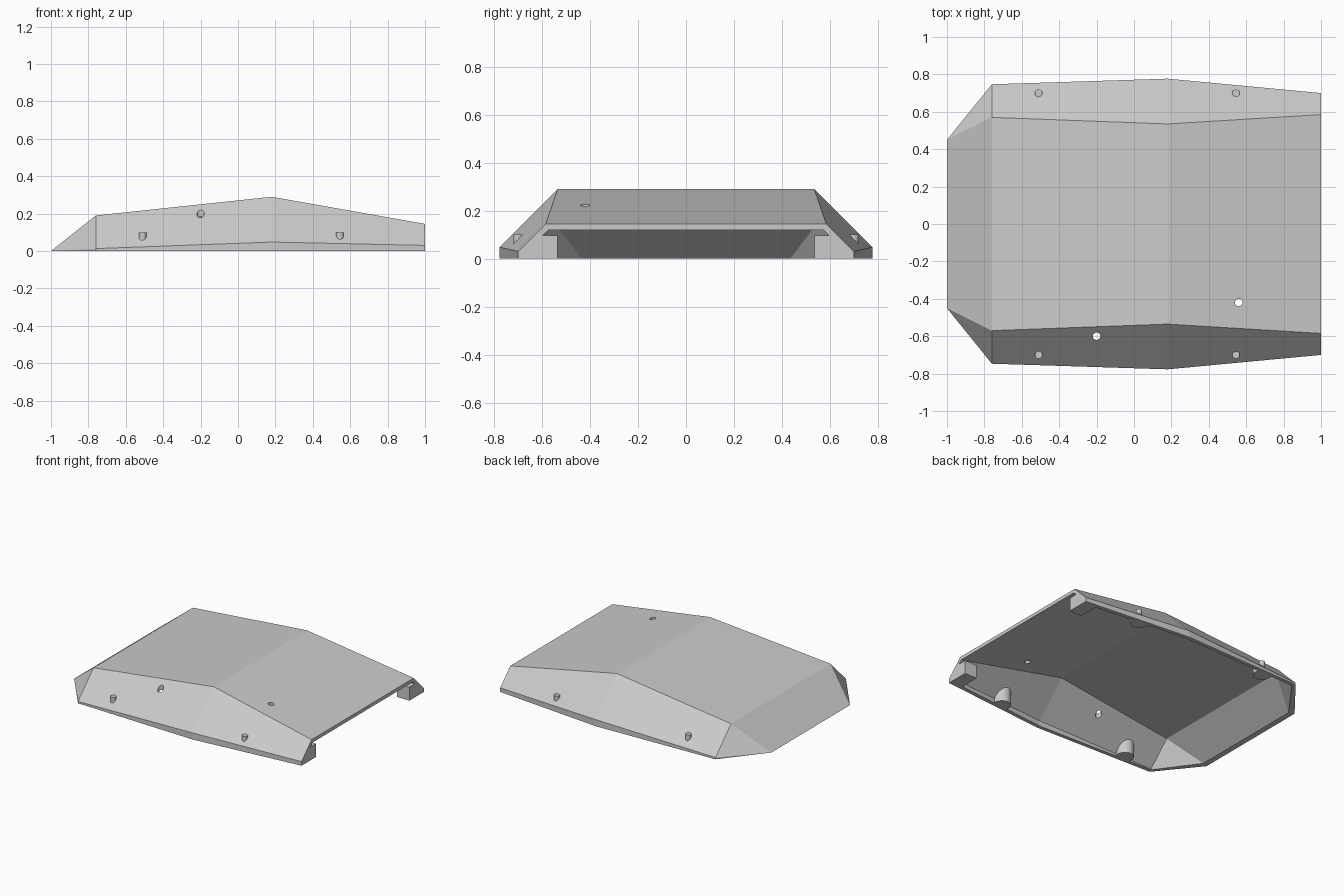
import bpy, bmesh, math
from mathutils import Matrix

cube = bpy.data.objects.get("Cube")
if cube:
    bpy.data.objects.remove(cube)

grey = bpy.data.materials.new("light_grey")
grey.use_nodes = True
COLOUR = (0.6, 0.6, 0.6, 1)
grey.diffuse_color = COLOUR
grey.node_tree.nodes["Principled BSDF"].inputs["Base Color"].default_value = COLOUR


def finish(name, bm):
    bmesh.ops.recalc_face_normals(bm, faces=bm.faces)
    mesh = bpy.data.meshes.new(name)
    bm.to_mesh(mesh)
    bm.free()
    mesh.materials.append(grey)
    ob = bpy.data.objects.new(name, mesh)
    bpy.context.collection.objects.link(ob)
    return ob


def hull(name, half_points):
    """Convex solid from points mirrored across the y = 0 plane."""
    bm = bmesh.new()
    for x, y, z in half_points:
        for s in (-1, 1):
            bm.verts.new((x, s * y, z))
    res = bmesh.ops.convex_hull(bm, input=bm.verts)
    extra = {v for v in res["geom_interior"] + res["geom_unused"]
             if isinstance(v, bmesh.types.BMVert)}
    bmesh.ops.delete(bm, geom=list(extra), context="VERTS")
    bmesh.ops.dissolve_limit(bm, angle_limit=math.radians(1),
                             verts=bm.verts, edges=bm.edges)
    return finish(name, bm)


def cylinder(name, x, y, z0, z1, r, along_x=False):
    bm = bmesh.new()
    bmesh.ops.create_cone(bm, cap_ends=True, segments=24, radius1=r, radius2=r, depth=z1 - z0)
    if along_x:
        bm.transform(Matrix.Rotation(math.pi / 2, 4, "Y"))
    bm.transform(Matrix.Translation((x, y, (z0 + z1) / 2)))
    return finish(name, bm)


def box(name, x, y, z):
    bm = bmesh.new()
    bmesh.ops.create_cube(bm, size=1)
    for v in bm.verts:
        v.co = [a + (c + 0.5) * (b - a) for c, (a, b) in zip(v.co, (x, y, z))]
    return finish(name, bm)


def cut(target, tool):
    """Subtract the tool from the target, then discard the tool."""
    mod = target.modifiers.new("cut", "BOOLEAN")
    mod.operation, mod.solver, mod.object = "DIFFERENCE", "EXACT", tool
    bpy.context.view_layer.objects.active = target
    bpy.ops.object.modifier_apply(modifier=mod.name)
    bpy.data.objects.remove(tool)


def stations(rows, floor):
    """Each row: x, height of top, height of skirt, 45 degree flank sum y + z."""
    pts = []
    for x, top, skirt, total in rows:
        pts += [(x, total - top, top), (x, total - skirt, skirt), (x, total - skirt, floor)]
    return pts


# Outer body and the cavity beneath it
shell = hull("cover_shell", [(-1, 0.45, 0)] + stations(
    [(-0.76, 0.19, 0.013, 0.76), (0.18, 0.29, 0.048, 0.825), (1, 0.145, 0.03, 0.73)], 0))
cavity = hull("cavity", [(-0.96, 0.435, 0), (-0.96, 0.435, -0.05)] + stations(
    [(-0.75, 0.165, 0.005, 0.725), (0.18, 0.265, 0.04, 0.79), (1.1, 0.102, 0.023, 0.683)], -0.05))

# Hinge blocks and bosses stay solid inside the cavity
PEGS = [(x, y) for x in (-0.51, 0.545) for y in (-0.7, 0.7)]
for s in (-1, 1):
    cut(cavity, box("block", (0.9, 1.3), sorted((s * 0.535, s * 0.9)), (-0.2, 0.097)))
for x, y in PEGS:
    cut(cavity, cylinder("boss", x, y, -0.2, 0.2, 0.06))
cut(shell, cavity)

# Hinge pin holes, flank hole and top hole
for s in (-1, 1):
    pin = cylinder("pin", 0, 0, -0.15, 0.15, 0.02, along_x=True)
    pin.data.transform(Matrix.Translation((1, s * 0.585, 0.05)))
    cut(shell, pin)
cut(shell, cylinder("flank_hole", -0.2, -0.6, 0.05, 0.4, 0.02))
cut(shell, cylinder("top_hole", 0.56, -0.42, 0.05, 0.4, 0.02))

# Pegs standing on the flanks
for x, y in PEGS:
    side = ("front" if y < 0 else "back") + ("_right" if x < 0 else "_left")
    peg = cylinder(side + "_peg", x, y, 0.04, 0.1, 0.02)
    bpy.ops.object.select_all(action="DESELECT")
    peg.select_set(True)
    bpy.context.view_layer.objects.active = peg
    bpy.ops.object.shade_smooth_by_angle(angle=math.radians(30))
